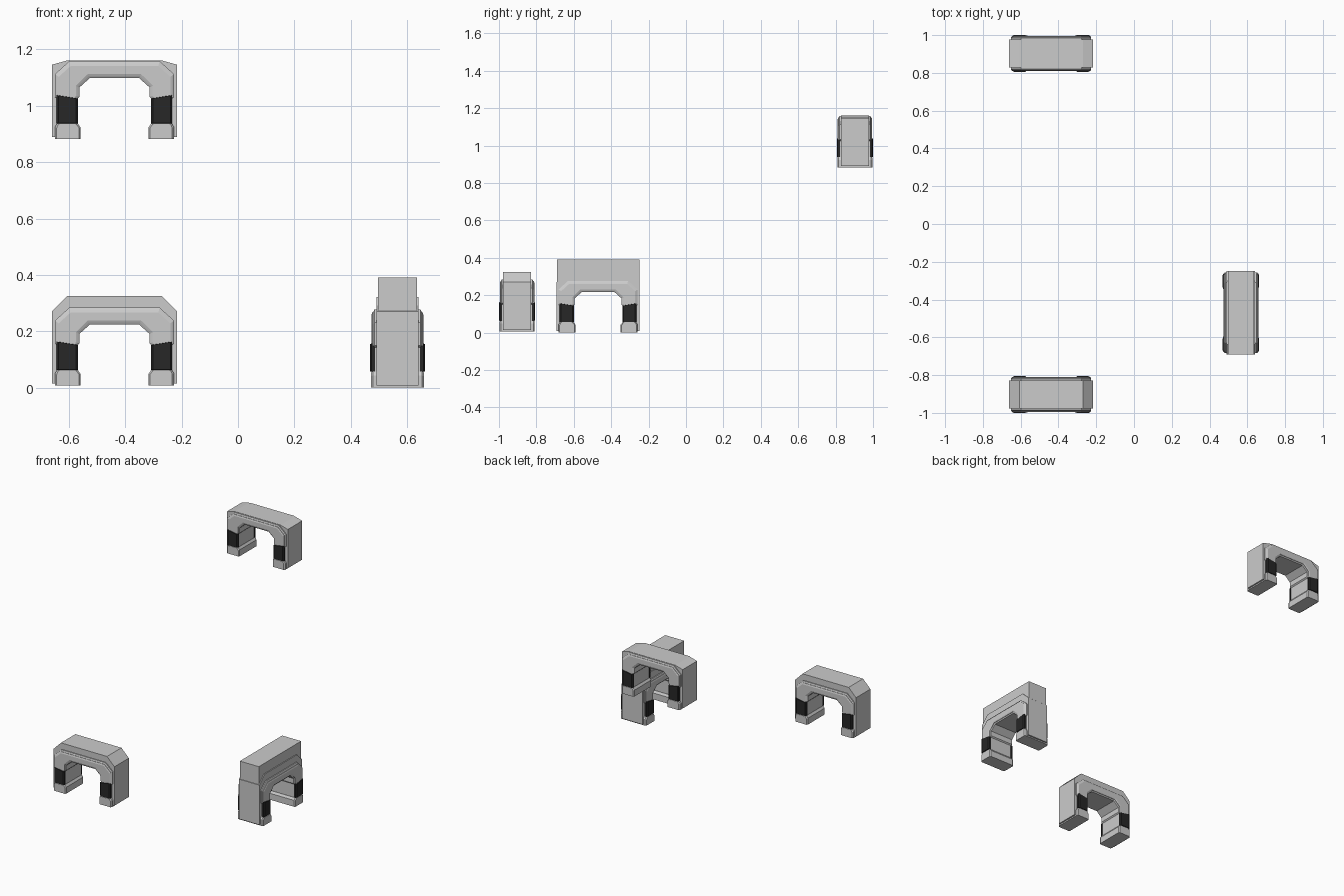
import bpy, bmesh
from math import pi

if "Cube" in bpy.data.objects:
    bpy.data.objects.remove(bpy.data.objects["Cube"])

dark = bpy.data.materials.new("dark_grip")
dark.diffuse_color = (0.02, 0.02, 0.02, 1)
dark.use_nodes = True
dark.node_tree.nodes["Principled BSDF"].inputs["Base Color"].default_value = dark.diffuse_color


def mirrored(half):
    """Half arch outline (top outer round to top inner) -> full arch outline."""
    return half + [(-u, z) for u, z in reversed(half)]


def blend(a, b, t):
    return [(p[0] + (q[0] - p[0]) * t, p[1] + (q[1] - p[1]) * t) for p, q in zip(a, b)]


def loft(name, sections, loc, rot, mat=None):
    """Skin outlines (u, z) placed at successive depths y."""
    bm = bmesh.new()
    rings = [[bm.verts.new((u, y, z)) for u, z in pts] for y, pts in sections]
    bm.faces.new(rings[0])
    bm.faces.new(rings[-1])
    n = len(rings[0])
    for a, b in zip(rings, rings[1:]):
        for i in range(n):
            j = (i + 1) % n
            bm.faces.new((a[i], a[j], b[j], b[i]))
    bmesh.ops.recalc_face_normals(bm, faces=bm.faces[:])
    me = bpy.data.meshes.new(name)
    bm.to_mesh(me)
    bm.free()
    ob = bpy.data.objects.new(name, me)
    ob.location = loc
    ob.rotation_euler.z = rot
    if mat:
        me.materials.append(mat)
    bpy.context.collection.objects.link(ob)
    return ob


def both_sides(steps):
    """Front half steps (depth, outline) -> symmetric front to back list."""
    return [(-d, p) for d, p in steps] + [(d, p) for d, p in reversed(steps)]


# Frame outlines: wide one at the core, narrow one at the face
WIDE = [(.160, .277), (.212, .230), (.212, .150), (.203, .142), (.203, 0),
        (.132, 0), (.132, .143), (.125, .150), (.125, .183), (.088, .216)]
FACE = [(.156, .259), (.198, .221), (.198, .150), (.195, .142), (.195, 0),
        (.139, 0), (.139, .147), (.137, .154), (.137, .189), (.094, .231)]

# Feet and grips of the leg on the +u side
FOOT = [(.121, 0), (.212, 0), (.212, .042), (.203, .056), (.131, .056), (.121, .042)]
FOOT_FACE = [(.126, 0), (.205, 0), (.205, .040), (.199, .053), (.136, .053), (.126, .040)]
GRIP = [(.130, .056), (.205, .056), (.205, .156), (.130, .144)]
GRIP_FACE = [(.136, .057), (.198, .057), (.198, .154), (.136, .144)]


def arch(tag, loc, rot, shoulder, top):
    # Solid core
    core = mirrored([(.168, top), (.222, shoulder), (.222, .008),
                     (.140, .008), (.140, .190), (.095, .225)])
    loft(tag + "_core", [(-.075, core), (.075, core)], loc, rot)
    # Stepped frame
    mid = blend(WIDE, FACE, .5)
    steps = [(.092, FACE), (.089, mid), (.086, mid), (.082, WIDE)]
    loft(tag + "_frame", both_sides([(d, mirrored(p)) for d, p in steps]), loc, rot)
    for s, side in ((1, "right"), (-1, "left")):
        flip = lambda pts: [(s * u, z) for u, z in pts]
        # Foot
        loft(f"{tag}_{side}_foot",
             both_sides([(.094, flip(FOOT_FACE)), (.087, flip(FOOT))]), loc, rot)
        # Dark grip plates, front and back
        for f, face in ((-1, "front"), (1, "back")):
            loft(f"{tag}_{side}_{face}_grip",
                 [(f * .080, flip(GRIP)), (f * .092, flip(GRIP)), (f * .097, flip(GRIP_FACE))],
                 loc, rot, dark)


# Three arches: floor, raised and turned
arch("floor_arch", (-.4385, -.903, .007), 0, .264, .318)
arch("raised_arch", (-.4385, .903, .882), 0, .264, .279)
turned = (.566, -.470, 0)
arch("turned_arch", turned, pi / 2, .270, .322)

# Tall block on top of the turned arch
block = [(-.2205, .262), (.2205, .262), (.2205, .39), (-.2205, .39)]
loft("top_block", [(-.069, block), (.069, block)], turned, pi / 2)
